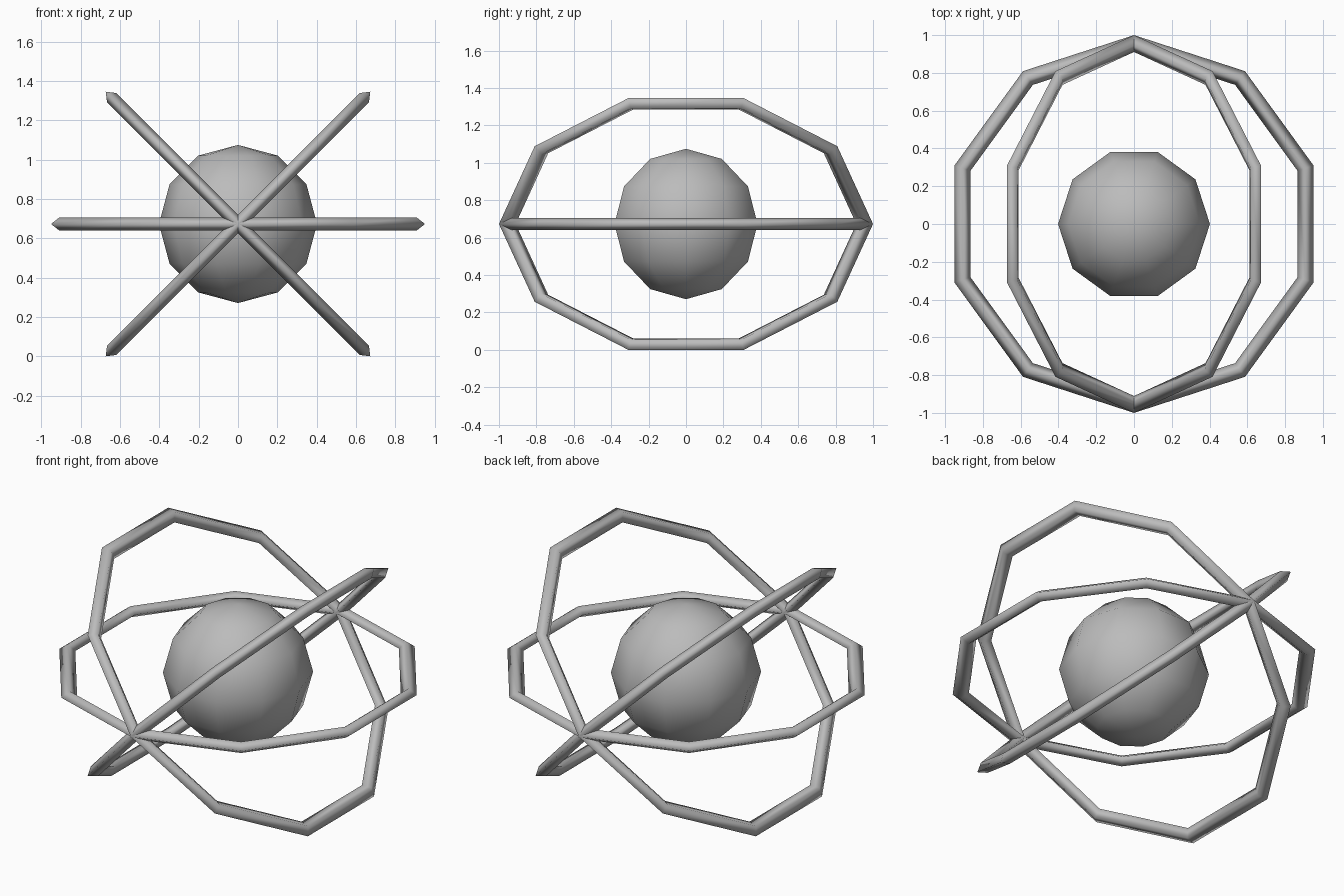
import bpy
from math import radians, cos
from mathutils import Matrix

if "Cube" in bpy.data.objects:
    bpy.data.objects.remove(bpy.data.objects["Cube"], do_unlink=True)

SIDES = 10
RING_OUTER = 1.0
TUBE = 0.0447
TUBE_HALF_HEIGHT = 0.033
# Tilted rings touch the ground with their flat sides
CENTRE = Matrix.Translation((0, 0, RING_OUTER * cos(radians(18)) * cos(radians(45))))
TURN = Matrix.Rotation(radians(90), 4, "Z")

grey = bpy.data.materials.new("plain_grey")
grey.use_nodes = True
colour = (0.5, 0.5, 0.5, 1)
grey.diffuse_color = colour
grey.node_tree.nodes["Principled BSDF"].inputs["Base Color"].default_value = colour


def finish(name, transform):
    """Name, place, smooth and colour the newest object."""
    obj = bpy.context.object
    obj.name = name
    obj.data.transform(transform)
    bpy.ops.object.shade_smooth()
    obj.data.materials.append(grey)


# Central ball
bpy.ops.mesh.primitive_uv_sphere_add(segments=SIDES, ring_count=6, radius=0.402)
finish("nucleus", CENTRE @ TURN)

# Three ten-sided rings sharing the front-to-back axis
for name, tilt in (("level_ring", 0), ("left_tilted_ring", 45), ("right_tilted_ring", -45)):
    bpy.ops.mesh.primitive_torus_add(major_segments=SIDES, minor_segments=4,
                                     major_radius=RING_OUTER - TUBE, minor_radius=TUBE)
    flatten = Matrix.Diagonal((1, 1, TUBE_HALF_HEIGHT / TUBE, 1))
    finish(name, CENTRE @ Matrix.Rotation(radians(tilt), 4, "Y") @ TURN @ flatten)
